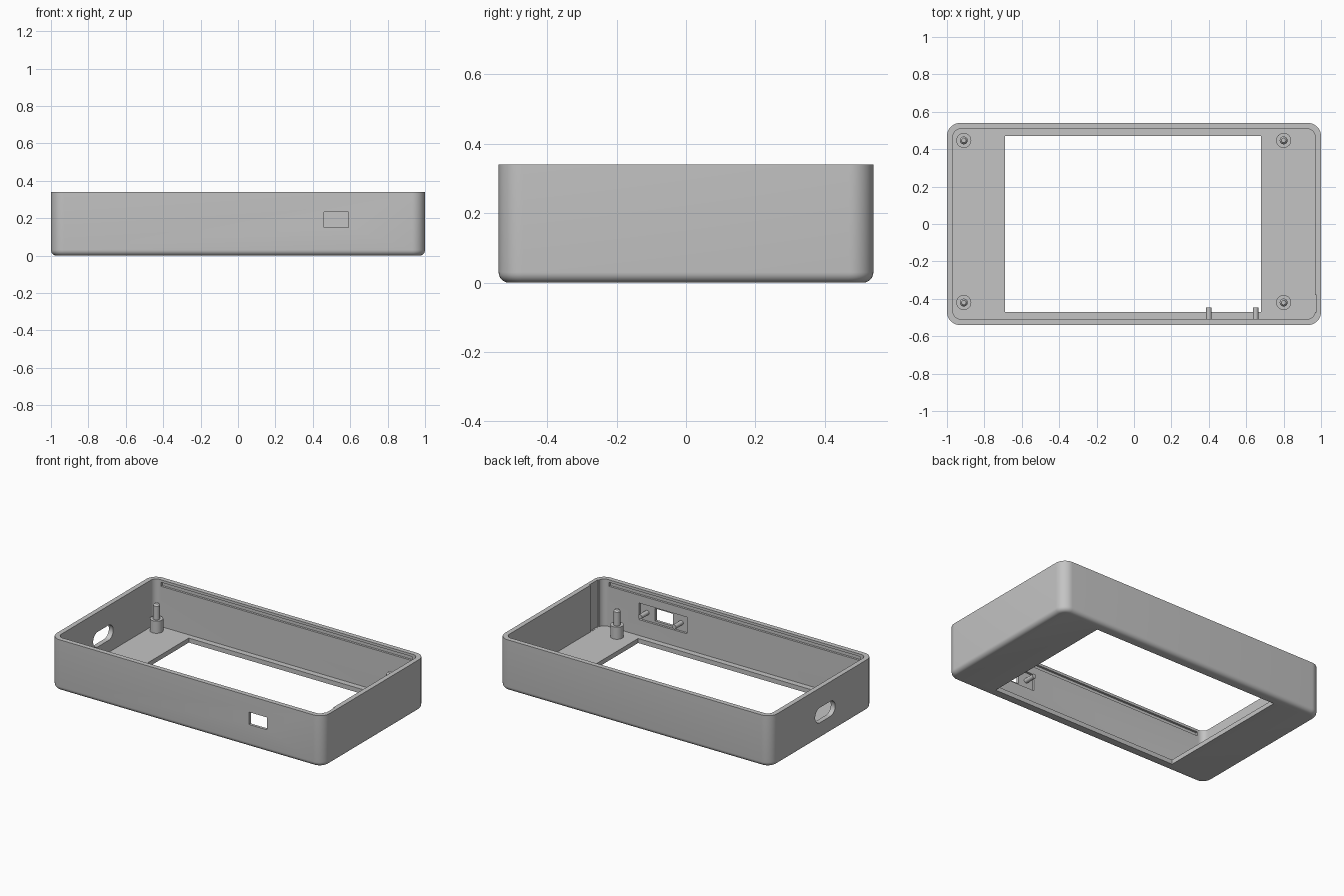
import bpy, bmesh, math
from mathutils import Matrix, Vector

cube = bpy.data.objects.get("Cube")
if cube:
    bpy.data.objects.remove(cube)

grey = bpy.data.materials.new("plain_grey")
grey.use_nodes = True
COLOUR = (0.55, 0.55, 0.55, 1)
grey.diffuse_color = COLOUR
grey.node_tree.nodes["Principled BSDF"].inputs["Base Color"].default_value = COLOUR


def to_object(bm, name):
    mesh = bpy.data.meshes.new(name)
    bmesh.ops.recalc_face_normals(bm, faces=bm.faces)
    bm.to_mesh(mesh)
    bm.free()
    mesh.materials.append(grey)
    obj = bpy.data.objects.new(name, mesh)
    bpy.context.collection.objects.link(obj)
    return obj


def box(name, low, high, radius=0, axis=2, base_fillet=0):
    """Box between two corners, with edges along one axis rounded."""
    low, high = Vector(low), Vector(high)
    bm = bmesh.new()
    bmesh.ops.create_cube(bm, size=1)
    bmesh.ops.scale(bm, vec=high - low, verts=bm.verts)
    bmesh.ops.translate(bm, vec=(low + high) / 2, verts=bm.verts)
    if radius:
        edges = [e for e in bm.edges
                 if abs((e.verts[0].co - e.verts[1].co)[axis]) > 1e-5]
        bmesh.ops.bevel(bm, geom=edges, offset=radius, segments=10,
                        profile=0.5, affect='EDGES')
    if base_fillet:
        edges = [e for e in bm.edges
                 if all(abs(v.co.z - low.z) < 1e-5 for v in e.verts)]
        bmesh.ops.bevel(bm, geom=edges, offset=base_fillet, segments=6,
                        profile=0.5, affect='EDGES')
    return to_object(bm, name)


def turned(name, profile, matrix, steps=32):
    """Solid of revolution from (radius, height) points."""
    bm = bmesh.new()
    rings = [[bm.verts.new((r * math.cos(i * math.tau / steps),
                            r * math.sin(i * math.tau / steps), h))
              for i in range(steps)] for r, h in profile]
    for a, b in zip(rings, rings[1:]):
        for i in range(steps):
            j = (i + 1) % steps
            bm.faces.new((a[i], a[j], b[j], b[i]))
    bm.faces.new(rings[0])
    bm.faces.new(rings[-1])
    bmesh.ops.transform(bm, matrix=matrix, verts=bm.verts)
    return to_object(bm, name)


def activate(obj):
    bpy.ops.object.select_all(action='DESELECT')
    obj.select_set(True)
    bpy.context.view_layer.objects.active = obj


def smooth(obj):
    activate(obj)
    bpy.ops.object.shade_smooth_by_angle(angle=math.radians(35))


def cut(target, cutter):
    cutter.hide_render = True
    activate(target)
    mod = target.modifiers.new("cut", 'BOOLEAN')
    mod.operation, mod.solver, mod.object = 'DIFFERENCE', 'EXACT', cutter
    bpy.ops.object.modifier_apply(modifier=mod.name)
    bpy.data.objects.remove(cutter)


# Outer shell
W, D, H = 1.0, 0.54, 0.34
IN_X, IN_Y, FLOOR = 0.968, 0.508, 0.03
shell = box("case_shell", (-W, -D, 0), (W, D, H), 0.07, base_fillet=0.03)

# Cavity and floor window
cut(shell, box("cavity", (-IN_X, -IN_Y, FLOOR), (IN_X, IN_Y, 0.5), 0.04))
cut(shell, box("floor_window", (-0.69, -0.47, -0.1), (0.68, 0.47, 0.1)))

# Lid grooves under the rim of both long walls
for side in (-1, 1):
    ys = sorted((side * 0.48, side * (IN_Y + 0.014)))
    cut(shell, box("lid_groove", (-0.92, ys[0], 0.297), (0.92, ys[1], 0.323)))

# Shallow relief at the front of the left wall
cut(shell, box("wall_relief", (0.9, -0.47, FLOOR + 0.001), (0.976, -0.38, 0.5)))

# Switch opening with a recess on the inside of the front wall
cut(shell, box("switch_recess", (0.35, -0.522, 0.135), (0.70, -0.45, 0.245)))
cut(shell, box("switch_opening", (0.46, -0.6, 0.15), (0.592, -0.45, 0.232)))

# Rounded cable port in the right wall
cut(shell, box("cable_port", (-1.1, -0.135, 0.11), (-0.9, 0.075, 0.21), 0.0495, axis=0))
smooth(shell)

# Stepped mounting posts
for x in (-0.91, 0.80):
    for y in (-0.42, 0.447):
        name = ("front" if y < 0 else "back") + ("_right" if x < 0 else "_left")
        smooth(turned(name + "_post",
                      [(0.04, FLOOR - 0.005), (0.04, 0.11), (0.021, 0.11),
                       (0.021, 0.2), (0.012, 0.212)],
                      Matrix.Translation((x, y, 0))))

# Switch pegs pointing into the case
for x, name in ((0.40, "right"), (0.65, "left")):
    place = Matrix.Translation((x, -0.526, 0.19)) @ Matrix.Rotation(-math.pi / 2, 4, 'X')
    smooth(turned(name + "_switch_peg", [(0.015, 0), (0.015, 0.08)], place, 20))
